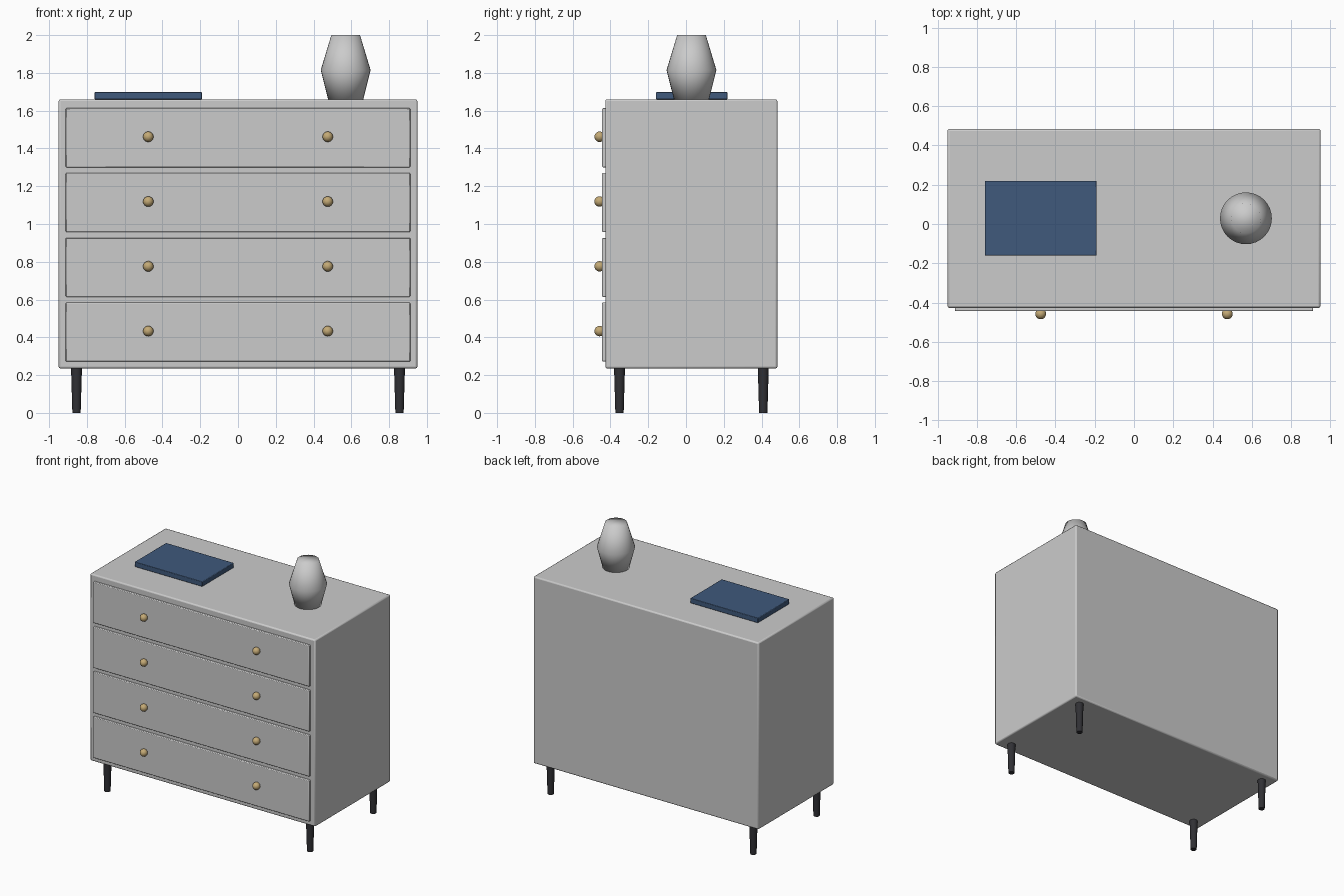
import bpy, bmesh, math
from mathutils import Matrix

if "Cube" in bpy.data.objects:
    bpy.data.objects.remove(bpy.data.objects["Cube"])


def material(name, rgb):
    m = bpy.data.materials.new(name)
    m.diffuse_color = (*rgb, 1)
    m.use_nodes = True
    m.node_tree.nodes["Principled BSDF"].inputs["Base Color"].default_value = m.diffuse_color
    return m


brass = material("brass", (0.55, 0.40, 0.18))
black = material("black_wood", (0.03, 0.03, 0.035))
navy = material("navy_cover", (0.05, 0.10, 0.20))


def finish(name, bm, mat=None, angle=None):
    me = bpy.data.meshes.new(name)
    bmesh.ops.recalc_face_normals(bm, faces=bm.faces)
    bm.to_mesh(me)
    bm.free()
    ob = bpy.data.objects.new(name, me)
    bpy.context.collection.objects.link(ob)
    if mat:
        me.materials.append(mat)
    if angle is not None:
        bpy.ops.object.select_all(action='DESELECT')
        ob.select_set(True)
        bpy.context.view_layer.objects.active = ob
        bpy.ops.object.shade_smooth_by_angle(angle=math.radians(angle))
    return ob


def box(name, x, y, z, bevel, mat=None):
    """Bevelled box from (min, max) ranges."""
    bm = bmesh.new()
    size = [b - a for a, b in (x, y, z)]
    mid = [(a + b) / 2 for a, b in (x, y, z)]
    bmesh.ops.create_cube(bm, size=1,
                          matrix=Matrix.Translation(mid) @ Matrix.Diagonal((*size, 1)))
    ob = finish(name, bm, mat, 30)
    mod = ob.modifiers.new("bevel", 'BEVEL')
    mod.width, mod.segments = bevel, 2
    return ob


def turned(name, profile, x, y, mat=None, angle=40, n=32):
    """Closed lathe of (radius, height) points around a vertical axis."""
    bm = bmesh.new()
    rings = [[bm.verts.new((x + r * math.cos(2 * math.pi * i / n),
                            y + r * math.sin(2 * math.pi * i / n), z)) for i in range(n)]
             for r, z in profile]
    for a, b in zip(rings, rings[1:]):
        for i in range(n):
            j = (i + 1) % n
            bm.faces.new((a[i], a[j], b[j], b[i]))
    bm.faces.new(rings[0])
    bm.faces.new(rings[-1])
    return finish(name, bm, mat, angle)


# Carcass
box("cabinet_body", (-0.95, 0.95), (-0.427, 0.484), (0.235, 1.66), 0.01)

# Drawer fronts and their knobs
for i in range(4):
    z = 0.271 + 0.343 * i
    box(f"drawer_front_{i + 1}", (-0.912, 0.912), (-0.444, -0.41), (z, z + 0.313), 0.005)
    for side, sx in (("left", -1), ("right", 1)):
        bm = bmesh.new()
        bmesh.ops.create_uvsphere(bm, u_segments=24, v_segments=12, radius=0.0275,
                                  matrix=Matrix.Translation((0.475 * sx, -0.4575, z + 0.162)))
        finish(f"knob_{side}_{i + 1}", bm, brass, 180)

# Tapered legs
for side, sx in (("left", -1), ("right", 1)):
    for end, y in (("front", -0.352), ("back", 0.409)):
        turned(f"{end}_{side}_leg", [(0.022, 0), (0.029, 0.24)], 0.855 * sx, y, black, n=20)

# Book and vase on the top
box("book", (-0.76, -0.19), (-0.16, 0.22), (1.66, 1.698), 0.004, navy)
turned("vase", [(0.093, 1.66), (0.132, 1.815), (0.076, 2.0)], 0.57, 0.029, angle=180)
